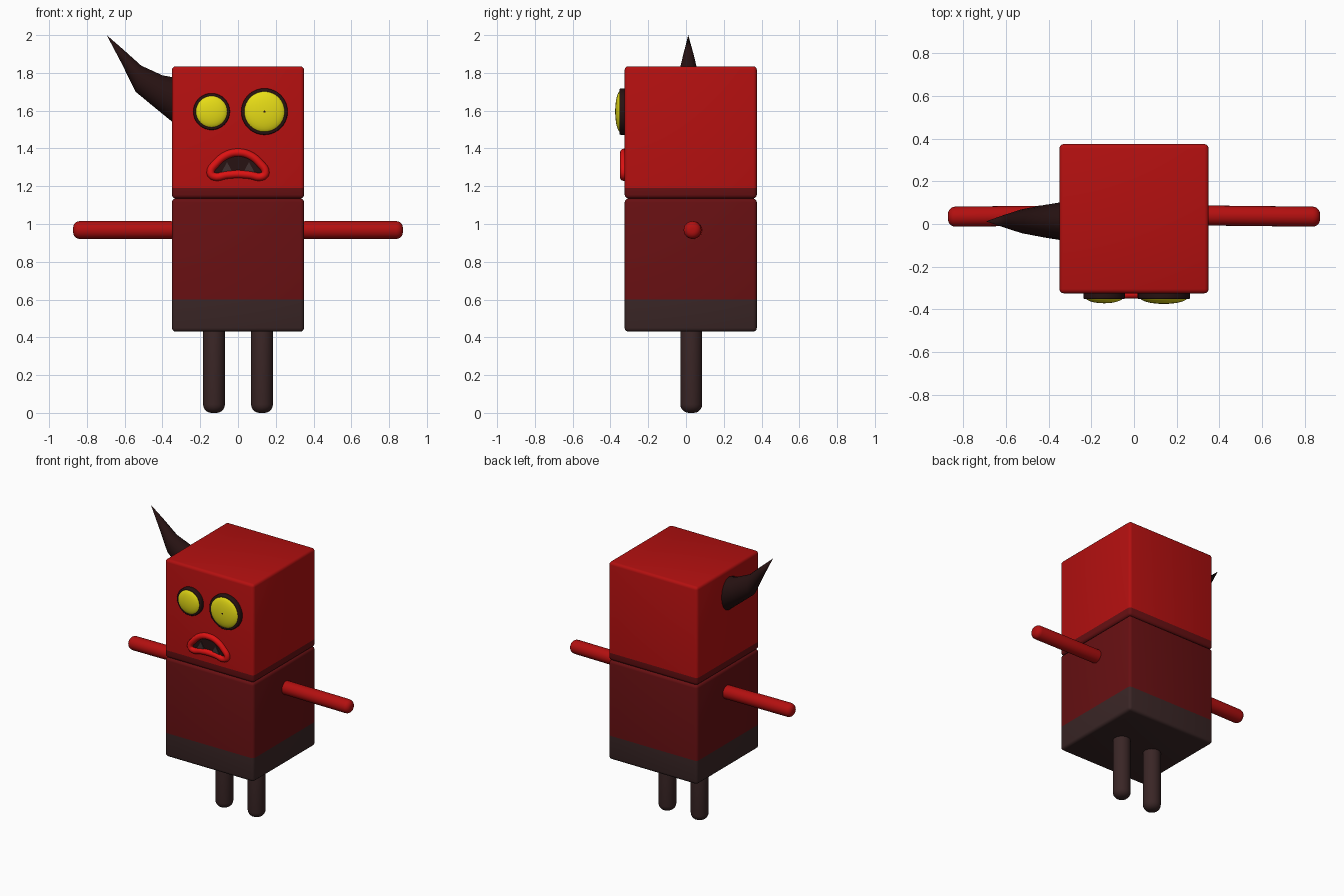
import bpy, bmesh, math
from mathutils import Vector, Matrix

if "Cube" in bpy.data.objects:
    bpy.data.objects.remove(bpy.data.objects["Cube"])


def mat(name, rgb):
    m = bpy.data.materials.new(name)
    m.diffuse_color = (*rgb, 1)
    m.use_nodes = True
    m.node_tree.nodes["Principled BSDF"].inputs["Base Color"].default_value = m.diffuse_color
    return m


RED = mat("red", (0.45, 0.005, 0.005))
MAROON = mat("maroon", (0.135, 0.005, 0.006))
CHARCOAL = mat("charcoal brown", (0.042, 0.019, 0.019))
HORN = mat("dark horn", (0.02, 0.006, 0.006))
LIP = mat("bright lip red", (0.72, 0.006, 0.006))
YELLOW = mat("eye yellow", (0.80, 0.72, 0.008))
TOOTH = mat("tooth grey", (0.05, 0.03, 0.03))


def finish(name, bm, mats, angle=40):
    bmesh.ops.recalc_face_normals(bm, faces=bm.faces)
    me = bpy.data.meshes.new(name)
    bm.to_mesh(me)
    bm.free()
    ob = bpy.data.objects.new(name, me)
    bpy.context.collection.objects.link(ob)
    for m in mats:
        me.materials.append(m)
    bpy.ops.object.select_all(action='DESELECT')
    bpy.context.view_layer.objects.active = ob
    ob.select_set(True)
    bpy.ops.object.shade_smooth_by_angle(angle=math.radians(angle))
    return ob


def block(name, z0, z1, split, upper, lower):
    """Rounded box, coloured in two bands either side of the split height."""
    bm = bmesh.new()
    bmesh.ops.create_cube(bm, size=1, matrix=Matrix.Translation((0, 0.025, (z0 + z1) / 2))
                          @ Matrix.Diagonal((0.7, 0.7, z1 - z0, 1)))
    bmesh.ops.bevel(bm, geom=bm.edges[:], offset=0.02, segments=3, profile=0.5, affect='EDGES')
    bmesh.ops.bisect_plane(bm, geom=bm.verts[:] + bm.edges[:] + bm.faces[:],
                           plane_co=(0, 0, split), plane_no=(0, 0, 1))
    for f in bm.faces:
        f.material_index = int(f.calc_center_median().z < split)
    finish(name, bm, [upper, lower])


def rod(name, a, b, r, bevel, m, segs=24):
    """Cylinder from a to b with rounded ends."""
    a, b = Vector(a), Vector(b)
    d = b - a
    bm = bmesh.new()
    bmesh.ops.create_cone(bm, cap_ends=True, segments=segs, radius1=r, radius2=r, depth=d.length,
                          matrix=Matrix.Translation((a + b) / 2)
                          @ d.to_track_quat('Z', 'Y').to_matrix().to_4x4())
    if bevel:
        rims = [e for f in bm.faces if len(f.verts) > 4 for e in f.edges]
        bmesh.ops.bevel(bm, geom=rims, offset=bevel, segments=5, profile=0.5, affect='EDGES')
    finish(name, bm, [m])


# Body and head blocks
block("body", 0.43, 1.135, 0.60, MAROON, CHARCOAL)
block("head", 1.135, 1.835, 1.19, RED, MAROON)

# Arms and legs
for side, s in (("left", -1), ("right", 1)):
    rod(side + "_arm", (s * 0.32, 0.04, 0.968), (s * 0.873, 0.034, 0.968), 0.047, 0.035, RED)
    rod(side + "_leg", (s * 0.127, 0.028, 0.0), (s * 0.127, 0.028, 0.47), 0.058, 0.045, CHARCOAL)

# Eyes: dark socket disc with a shallow yellow dome
for side, x, socket, r, tip in (("left", -0.14, 0.097, 0.084, 0.372),
                                ("right", 0.14, 0.123, 0.108, 0.375)):
    z = 1.595
    rod(side + "_eye_socket", (x, -0.31, z), (x, -0.353, z), socket, 0.008, HORN, 40)
    bm = bmesh.new()
    bmesh.ops.create_uvsphere(bm, u_segments=32, v_segments=16, radius=1,
                              matrix=Matrix.Translation((x, -0.345, z))
                              @ Matrix.Diagonal((r + 0.003, tip - 0.345, r + 0.003, 1))
                              @ Matrix.Rotation(math.pi / 2, 4, 'X'))
    finish(side + "_eye", bm, [YELLOW], 60)
rod("pupil", (0.14, -0.372, 1.595), (0.14, -0.3755, 1.595), 0.006, 0, HORN, 12)

# Mouth outline, mirrored from its right half
half = [(0, 1.378), (0.06, 1.365), (0.115, 1.322), (0.145, 1.272),
        (0.128, 1.252), (0.06, 1.26), (0, 1.264)]
outline = half + [(-x, z) for x, z in half[-2:0:-1]]

# Lips: tube along the outline
cu = bpy.data.curves.new("lips", 'CURVE')
cu.dimensions = '3D'
cu.bevel_depth = 0.021
cu.bevel_resolution = 4
cu.resolution_u = 5
sp = cu.splines.new('BEZIER')
sp.bezier_points.add(len(outline) - 1)
sp.use_cyclic_u = True
for p, (x, z) in zip(sp.bezier_points, outline):
    p.co = (x, -0.329, z)
    p.handle_left_type = p.handle_right_type = 'AUTO'
cu.materials.append(LIP)
lips = bpy.data.objects.new("lips", cu)
bpy.context.collection.objects.link(lips)
bpy.ops.object.select_all(action='DESELECT')
bpy.context.view_layer.objects.active = lips
lips.select_set(True)
bpy.ops.object.convert(target='MESH')
bpy.ops.object.shade_smooth_by_angle(angle=math.radians(60))


def plate(name, pts, y0, y1, m):
    bm = bmesh.new()
    f = bm.faces.new([bm.verts.new((x, y0, z)) for x, z in pts])
    ext = bmesh.ops.extrude_face_region(bm, geom=[f])
    for v in ext["geom"]:
        if isinstance(v, bmesh.types.BMVert):
            v.co.y = y1
    finish(name, bm, [m])


# Mouth opening and two teeth
plate("mouth", outline, -0.323, -0.330, HORN)
for side, s in (("left", -1), ("right", 1)):
    plate(side + "_tooth", [(s * 0.058 - 0.034, 1.265), (s * 0.058 + 0.034, 1.265),
                            (s * 0.058, 1.328)], -0.328, -0.336, TOOTH)

# Horn: rings given by upper point, lower point and half width, closing to a tip
rings = [((-0.335, 1.775), (-0.335, 1.53), 0.09),
         ((-0.40, 1.787), (-0.445, 1.62), 0.076),
         ((-0.512, 1.838), (-0.542, 1.70), 0.056),
         ((-0.60, 1.917), (-0.616, 1.85), 0.03)]
bm = bmesh.new()
N = 16
loops = []
for up, lo, w in rings:
    c = Vector((up[0] + lo[0], 0.026, up[1] + lo[1])) / 2
    h = Vector((up[0] - lo[0], 0, up[1] - lo[1])) / 2
    loops.append([bm.verts.new(c + h * math.cos(t) + Vector((0, w * math.sin(t), 0)))
                  for t in (2 * math.pi * i / N for i in range(N))])
tip = bm.verts.new((-0.695, 0.012, 2.0))
bm.faces.new(loops[0])
for i in range(N):
    j = (i + 1) % N
    for a, b in zip(loops, loops[1:]):
        bm.faces.new((a[i], a[j], b[j], b[i]))
    bm.faces.new((loops[-1][i], loops[-1][j], tip))
finish("horn", bm, [HORN])
